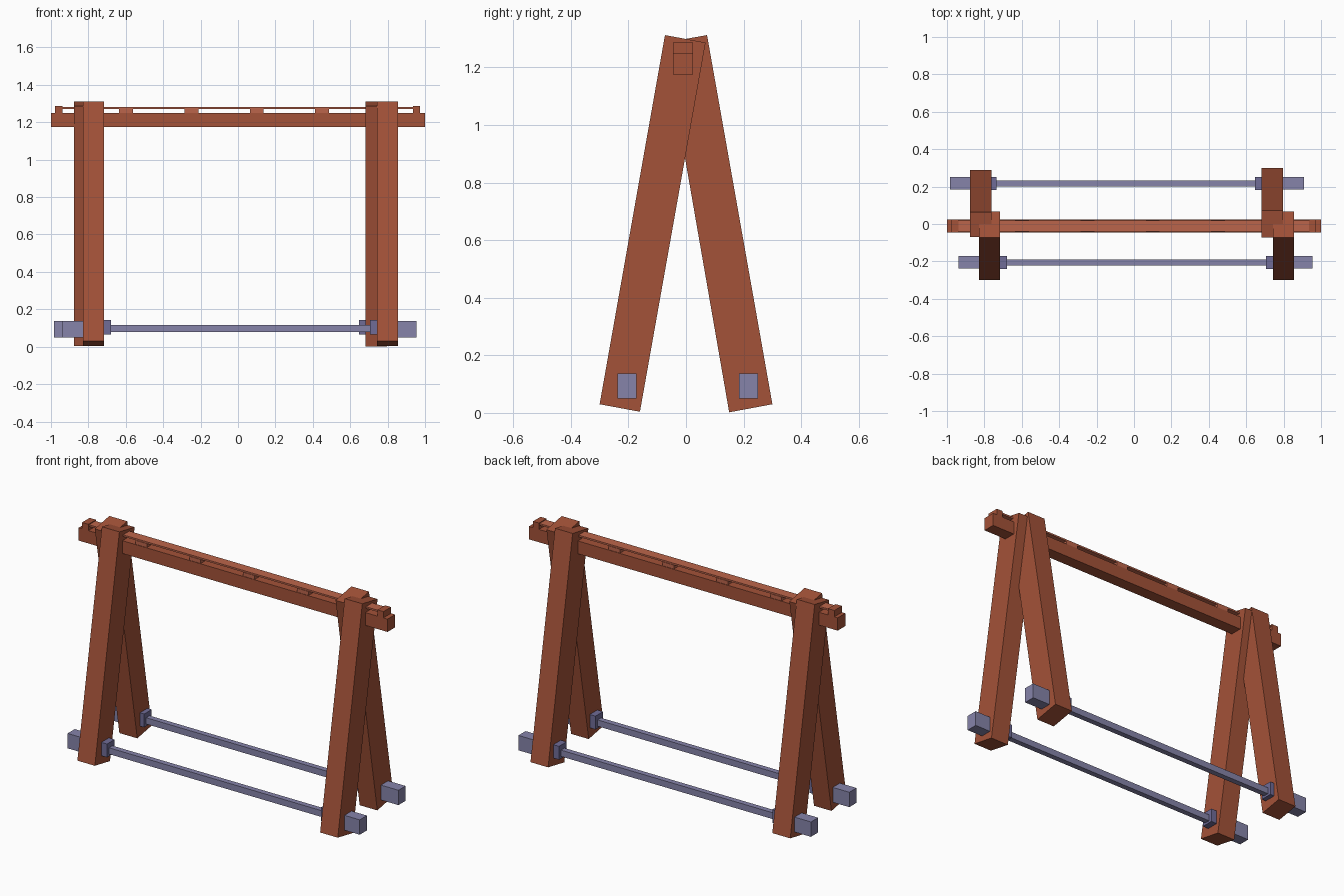
import bpy, bmesh

if "Cube" in bpy.data.objects:
    bpy.data.objects.remove(bpy.data.objects["Cube"])


def material(name, rgb):
    m = bpy.data.materials.new(name)
    m.diffuse_color = (*rgb, 1)
    m.use_nodes = True
    m.node_tree.nodes["Principled BSDF"].inputs["Base Color"].default_value = m.diffuse_color
    return m


WOOD = material("red_wood", (0.37, 0.085, 0.04))
PALE = material("light_wood", (0.50, 0.13, 0.07))
METAL = material("violet_metal", (0.24, 0.23, 0.40))
DARK = material("dark_violet_metal", (0.16, 0.15, 0.31))


def prism(name, profile, x0, x1, mat):
    """Extrude a (y, z) outline along x."""
    bm = bmesh.new()
    face = bm.faces.new([bm.verts.new((x0, y, z)) for y, z in profile])
    ext = bmesh.ops.extrude_face_region(bm, geom=[face])
    new = [v for v in ext["geom"] if isinstance(v, bmesh.types.BMVert)]
    bmesh.ops.translate(bm, verts=new, vec=(x1 - x0, 0, 0))
    bmesh.ops.recalc_face_normals(bm, faces=bm.faces)
    mesh = bpy.data.meshes.new(name)
    bm.to_mesh(mesh)
    bm.free()
    mesh.materials.append(mat)
    obj = bpy.data.objects.new(name, mesh)
    bpy.context.collection.objects.link(obj)
    return obj


def box(name, x, y, z, mat):
    return prism(name, [(y[0], z[0]), (y[1], z[0]), (y[1], z[1]), (y[0], z[1])], *x, mat)


# Slanted legs, crossing in pairs at the top
front = [(-0.30, 0.03), (-0.16, 0.004), (0.068, 1.286), (-0.073, 1.312)]
back_left = [(0.29, 0.028), (0.157, 0.004), (-0.07, 1.286), (0.064, 1.31)]
back_right = [(0.30, 0.03), (0.15, 0.002), (-0.073, 1.286), (0.073, 1.312)]
prism("front_leg_left", front, -0.83, -0.717, WOOD)
prism("front_leg_right", front, 0.742, 0.856, WOOD)
prism("back_leg_left", back_left, -0.878, -0.762, WOOD)
prism("back_leg_right", back_right, 0.683, 0.797, WOOD)

# Top beam with end stops, spacers and a thin slat
beam_y = (-0.045, 0.025)
box("top_beam", (-1, 1), beam_y, (1.175, 1.25), WOOD)
box("end_stop_left", (-0.978, -0.937), beam_y, (1.25, 1.287), WOOD)
box("end_stop_right", (0.935, 0.973), beam_y, (1.25, 1.287), WOOD)
box("top_slat", (-0.937, 0.935), (-0.039, 0.019), (1.272, 1.282), PALE)
for i in range(5):
    x = -0.598 + 0.349 * i
    box(f"slat_spacer_{i + 1}", (x - 0.037, x + 0.037), (-0.042, 0.022), (1.25, 1.273), PALE)

# Lower rods: outer blocks pass into the legs, collars sit on the inside
rods = {
    "front": (-0.205, -0.937, -0.68, 0.705, 0.955),
    "back": (0.217, -0.984, -0.735, 0.646, 0.91),
}
for side, (y, a, b, c, d) in rods.items():
    box(f"{side}_rod", (b - 0.03, c + 0.03), (y - 0.016, y + 0.016), (0.078, 0.115), METAL)
    for end, outer, inner, s in (("left", a, b, 1), ("right", d, c, -1)):
        box(f"{side}_block_{end}", (outer, inner - s * 0.07), (y - 0.033, y + 0.033),
            (0.05, 0.137), METAL)
        box(f"{side}_collar_{end}", (inner - s * 0.06, inner), (y - 0.035, y + 0.035),
            (0.066, 0.144), DARK)
